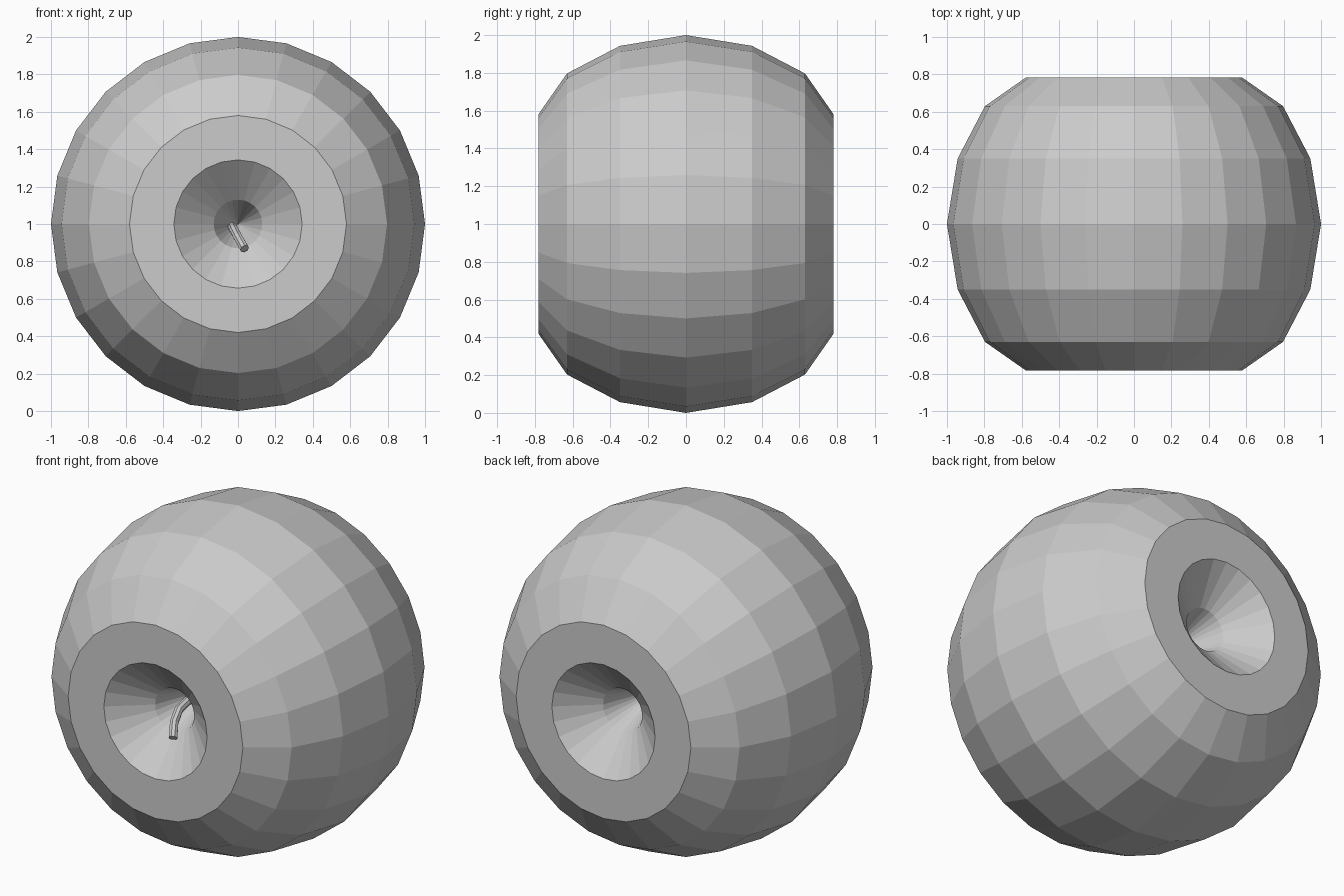
import bpy, bmesh, math
from mathutils import Vector, Matrix

if "Cube" in bpy.data.objects:
    bpy.data.objects.remove(bpy.data.objects["Cube"])

# Fruit body: half profile (radius, distance along y), mirrored, lathed about y
half = [(1.0, 0.0), (0.943, 0.35), (0.797, 0.63), (0.58, 0.782),
        (0.343, 0.782), (0.13, 0.60), (0.0, 0.27)]
profile = [(r, -y) for r, y in reversed(half[1:])] + half
bm = bmesh.new()
verts = [bm.verts.new((0, y, r)) for r, y in profile]
edges = [bm.edges.new(p) for p in zip(verts, verts[1:])]
bmesh.ops.spin(bm, geom=verts + edges, cent=(0, 0, 0), axis=(0, 1, 0),
               angle=math.tau, steps=24, use_duplicate=False)
bmesh.ops.remove_doubles(bm, verts=bm.verts, dist=0.0005)
bmesh.ops.recalc_face_normals(bm, faces=bm.faces)
mesh = bpy.data.meshes.new("fruit_body")
bm.to_mesh(mesh)
bm.free()
body = bpy.data.objects.new("fruit_body", mesh)
body.location.z = 1.0
bpy.context.collection.objects.link(body)

# Stem: bent tube rising out of the front dimple
path = [Vector(p) for p in [(-0.03, -0.27, 0.985), (-0.03, -0.44, 0.985),
                            (-0.022, -0.53, 0.97), (0.0, -0.605, 0.93),
                            (0.035, -0.666, 0.868)]]
sides, radius = 8, 0.025
bm = bmesh.new()
rings = []
for i, p in enumerate(path):
    tangent = path[min(i + 1, len(path) - 1)] - path[max(i - 1, 0)]
    tangent.normalize()
    u = tangent.cross(Vector((1, 0, 0))).normalized()
    w = tangent.cross(u)
    rings.append([bm.verts.new(p + radius * (u * math.cos(a) + w * math.sin(a)))
                  for a in (math.tau * k / sides for k in range(sides))])
for a, b in zip(rings, rings[1:]):
    for k in range(sides):
        n = (k + 1) % sides
        bm.faces.new((a[k], a[n], b[n], b[k]))
bm.faces.new(rings[0])
bm.faces.new(rings[-1])
bmesh.ops.recalc_face_normals(bm, faces=bm.faces)
mesh = bpy.data.meshes.new("stem")
bm.to_mesh(mesh)
bm.free()
stem = bpy.data.objects.new("stem", mesh)
bpy.context.collection.objects.link(stem)
